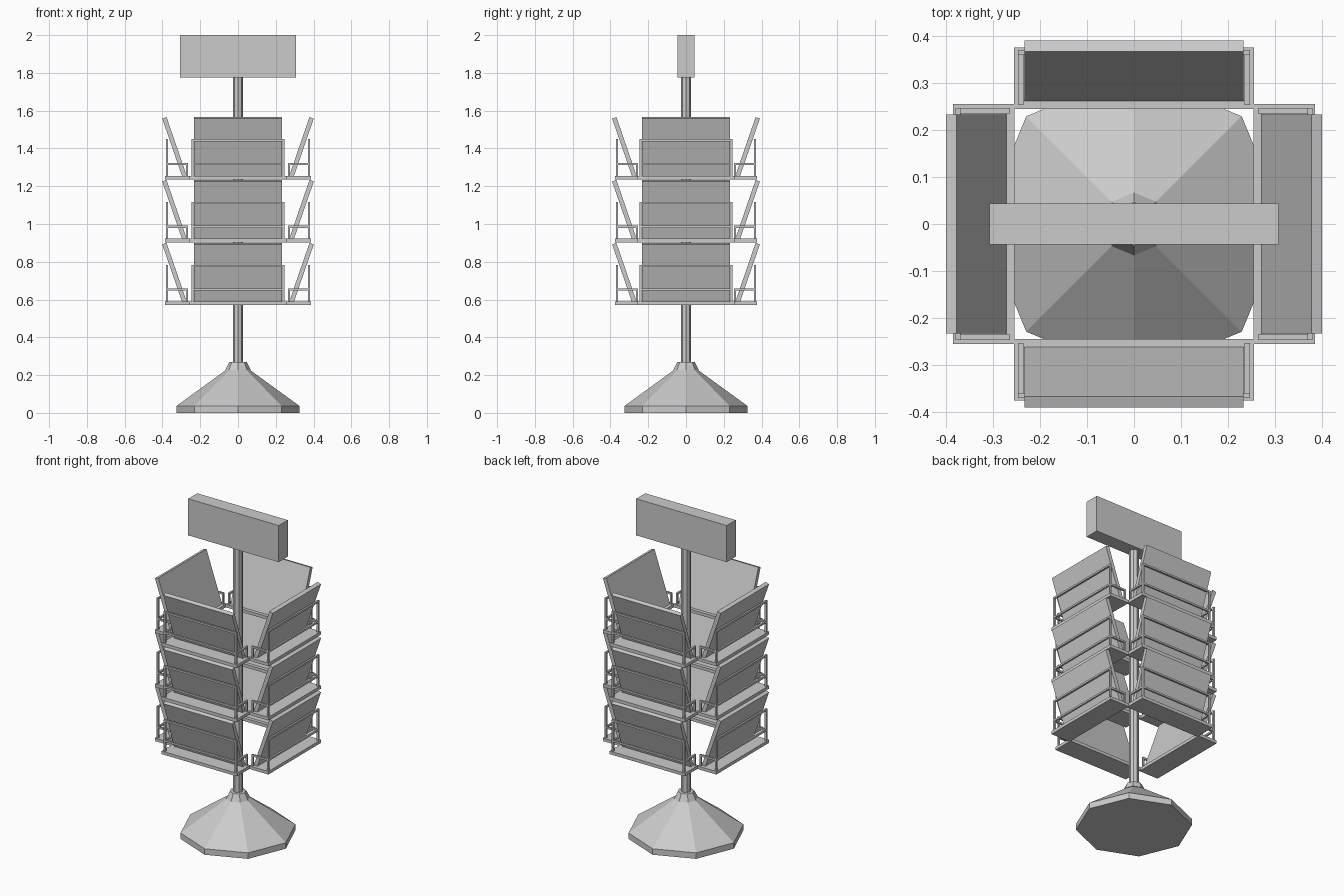
import bpy, bmesh
from math import pi, radians
from mathutils import Matrix, Vector

cube = bpy.data.objects.get("Cube")
if cube:
    bpy.data.objects.remove(cube)

grey = bpy.data.materials.new("light_grey")
grey.use_nodes = True
grey.diffuse_color = (0.6, 0.6, 0.6, 1)
grey.node_tree.nodes["Principled BSDF"].inputs["Base Color"].default_value = (0.6, 0.6, 0.6, 1)


def finish(name, bm):
    bmesh.ops.recalc_face_normals(bm, faces=bm.faces)
    mesh = bpy.data.meshes.new(name)
    bm.to_mesh(mesh)
    bm.free()
    mesh.materials.append(grey)
    obj = bpy.data.objects.new(name, mesh)
    bpy.context.collection.objects.link(obj)
    return obj


def box(bm, x0, x1, y0, y1, z0, z1):
    size = Matrix.Diagonal((x1 - x0, y1 - y0, z1 - z0, 1))
    centre = Vector((x0 + x1, y0 + y1, z0 + z1)) / 2
    bmesh.ops.create_cube(bm, size=1, matrix=Matrix.Translation(centre) @ size)


def lathe(name, profile, sides=8):
    """Flat-sided turned solid from (radius, height) pairs."""
    bm = bmesh.new()
    rings = []
    for r, z in profile:
        rings.append([bm.verts.new(Matrix.Rotation(2 * pi * i / sides, 3, 'Z') @ Vector((r, 0, z)))
                      for i in range(sides)])
    for low, high in zip(rings, rings[1:]):
        for i in range(sides):
            j = (i + 1) % sides
            bm.faces.new((low[i], low[j], high[j], high[i]))
    bm.faces.new(rings[0][::-1])
    bm.faces.new(rings[-1])
    return finish(name, bm)


# Stand
lathe("base", [(0.325, 0), (0.325, 0.037), (0.06, 0.23)])
lathe("collar", [(0.067, 0.228), (0.046, 0.27)])
lathe("pole", [(0.027, 0.25), (0.027, 1.79)])

# Header board
bm = bmesh.new()
box(bm, -0.308, 0.308, -0.044, 0.044, 1.775, 2.0)
finish("header_board", bm)

# Rack parts, modelled facing -y with the tray underside at z = 0
HALF, INNER, OUTER = 0.256, -0.245, -0.376
POST, BAR = 0.247, 0.011
MID, TOP = 0.088, 0.213


def tray():
    bm = bmesh.new()
    box(bm, -HALF, HALF, OUTER, INNER, 0, 0.019)
    return bm


def rails():
    bm = bmesh.new()
    front, back = OUTER + 0.005, INNER - 0.009
    for z in (MID, TOP):
        box(bm, -POST, POST, front, front + BAR, z - BAR, z)
    for x in (-POST, POST - BAR):
        box(bm, x, x + BAR, front, front + BAR, 0.015, TOP)
        box(bm, x, x + BAR, back - BAR, back, 0.015, MID)
        box(bm, x, x + BAR, front, back, MID - BAR, MID)
    return bm


def panel():
    bm = bmesh.new()
    box(bm, -0.234, 0.234, -0.024, 0, 0, 0.327)
    bm.transform(Matrix.Translation((0, -0.262, 0.021)) @ Matrix.Rotation(radians(19), 4, 'X'))
    return bm


sides = {"front": 0, "left": 1, "back": 2, "right": 3}
for tier, z in enumerate((0.57, 0.903, 1.236), 1):
    for side, turn in sides.items():
        # The side racks sit slightly further from the pole
        out = -0.01 if turn % 2 else 0
        place = Matrix.Rotation(turn * pi / 2, 4, 'Z') @ Matrix.Translation((0, out, z))
        for part, make in (("tray", tray), ("rails", rails), ("display_panel", panel)):
            bm = make()
            bm.transform(place)
            finish(f"{side}_{part}_{tier}", bm)
